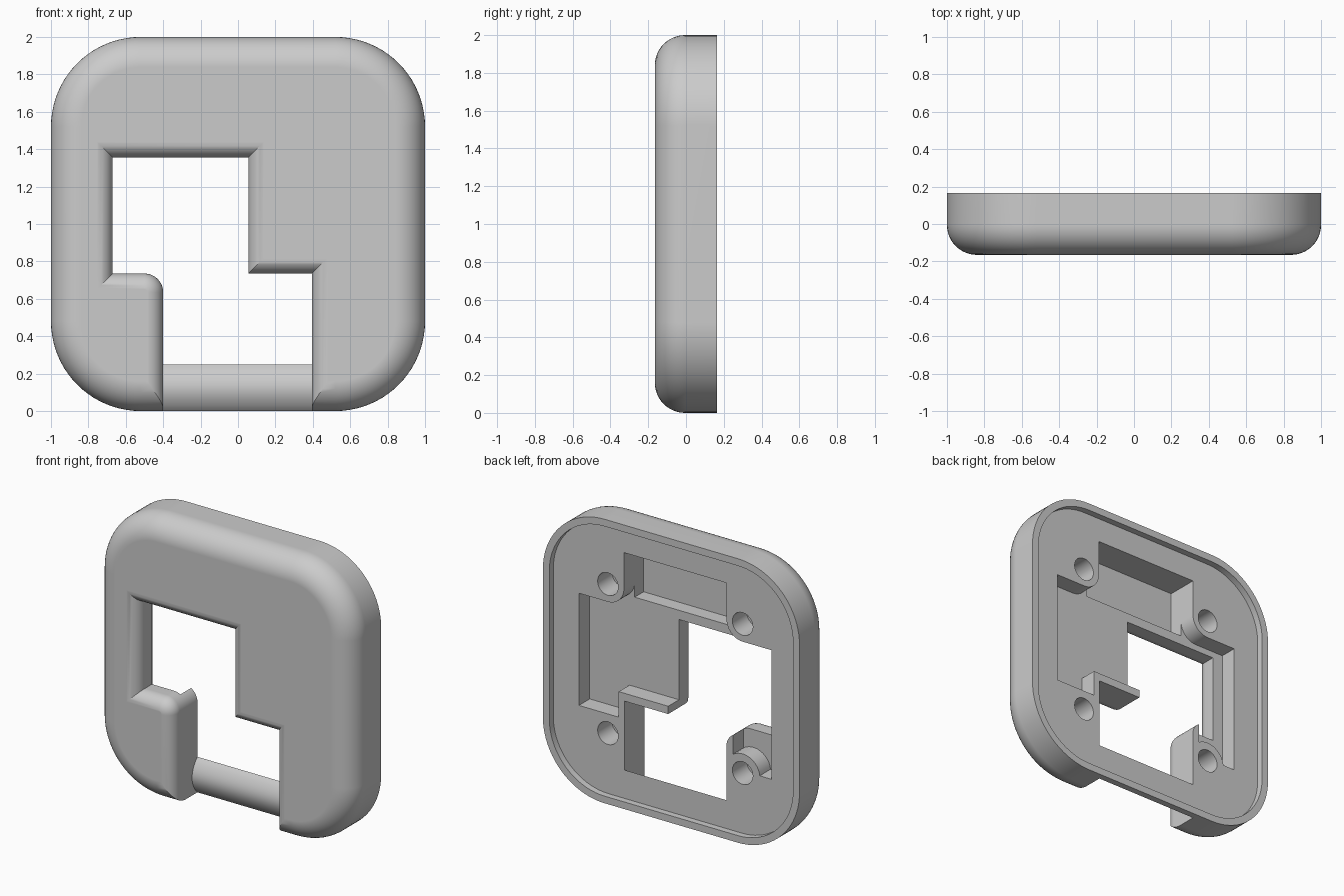
import bpy, bmesh
from math import sin, cos, pi, radians, sqrt
from mathutils import Vector

if "Cube" in bpy.data.objects:
    bpy.data.objects.remove(bpy.data.objects["Cube"], do_unlink=True)

BACK, FRONT = 0.165, -0.165
FLOOR = 0.12           # recessed back face
EDGE_R = 0.16          # outer front rounding
OPEN_R = 0.09          # rounding around the opening
HOLE = 0.525           # screw hole offset from the centre
BOSS_R = 0.125

grey = bpy.data.materials.new("light_grey")
grey.use_nodes = True
grey.diffuse_color = (0.6, 0.6, 0.6, 1)
grey.node_tree.nodes["Principled BSDF"].inputs["Base Color"].default_value = (0.6, 0.6, 0.6, 1)


def arc(cx, cz, r, a0, a1, n=12):
    """Points on an arc, angles in degrees."""
    angles = [radians(a0 + (a1 - a0) * i / n) for i in range(n + 1)]
    return [(cx + r * cos(a), cz + r * sin(a)) for a in angles]


def rounded_square(half, r):
    c = half - r
    return (arc(c, 1 + c, r, 0, 90, 20) + arc(-c, 1 + c, r, 90, 180, 20)
            + arc(-c, 1 - c, r, 180, 270, 20) + arc(c, 1 - c, r, 270, 360, 20))


def grow(points, d):
    """Mitred outward offset of a counter-clockwise polygon."""
    result = []
    for i, p in enumerate(points):
        p = Vector(p)
        a = (p - Vector(points[i - 1])).normalized()
        b = (Vector(points[(i + 1) % len(points)]) - p).normalized()
        na, nb = Vector((a.y, -a.x)), Vector((b.y, -b.x))
        result.append(tuple(p + (na + nb) * (d / (1 + na.dot(nb)))))
    return result


def loft(name, sections, along="y"):
    """Closed solid through rings, given as (position, outline) pairs."""
    bm = bmesh.new()
    rings = []
    for pos, outline in sections:
        rings.append([bm.verts.new((u, pos, v) if along == "y" else (pos, u, v))
                      for u, v in outline])
    n = len(rings[0])
    for lower, upper in zip(rings, rings[1:]):
        for i in range(n):
            j = (i + 1) % n
            bm.faces.new((lower[i], lower[j], upper[j], upper[i]))
    bm.faces.new(rings[0])
    bm.faces.new(rings[-1])
    bmesh.ops.recalc_face_normals(bm, faces=bm.faces)
    mesh = bpy.data.meshes.new(name)
    bm.to_mesh(mesh)
    bm.free()
    mesh.materials.append(grey)
    obj = bpy.data.objects.new(name, mesh)
    bpy.context.collection.objects.link(obj)
    return obj


def activate(obj):
    bpy.ops.object.select_all(action="DESELECT")
    obj.select_set(True)
    bpy.context.view_layer.objects.active = obj


def cut(target, cutter):
    cutter.hide_render = True
    mod = target.modifiers.new("cut", "BOOLEAN")
    mod.operation, mod.solver, mod.object = "DIFFERENCE", "EXACT", cutter
    activate(target)
    bpy.ops.object.modifier_apply(modifier=mod.name)
    bpy.data.objects.remove(cutter, do_unlink=True)


# Cover body: rounded square with a rounded front edge
sections = [(BACK, rounded_square(1, 0.48))]
for i in range(13):
    a = pi / 2 * i / 12
    inset = EDGE_R * (1 - cos(a))
    sections.append((FRONT + EDGE_R * (1 - sin(a)), rounded_square(1 - inset, 0.48 - inset)))
cover = loft("cover", sections)

# Shallow recess that leaves a rim at the back
rim = rounded_square(0.95, 0.43)
cut(cover, loft("recess_cutter", [(FLOOR, rim), (0.3, rim)]))

# Stepped opening, flared towards the front
opening = ([(-0.67, 1.355), (-0.67, 0.735)] + arc(-0.5, 0.635, 0.1, 90, 0, 10)
           + [(-0.4, -0.3), (0.395, -0.3), (0.395, 0.735), (0.055, 0.735), (0.055, 1.355)])
sections = [(0.3, opening)]
for i in range(11):
    a = pi / 2 * i / 10
    sections.append((FRONT - 0.0005 + OPEN_R * (1 - sin(a)), grow(opening, OPEN_R * (1 - cos(a)))))
sections.append((FRONT - 0.1, grow(opening, OPEN_R)))
opening_cutter = loft("opening_cutter", sections)

# Rounded bar kept at the bottom of the opening
bulge = [(FLOOR - 0.06 * sqrt(sin(pi * t / 16)) ** 1.6, 0.25 * (1 - t / 16)) for t in range(17)]
bar = [(0.6, 0.25)] + bulge + [(FLOOR + 0.03, -0.06), (FLOOR + 0.03, -0.5), (0.6, -0.5)]
cut(opening_cutter, loft("bar_keeper", [(-0.8, bar), (0.8, bar)], along="x"))
cut(cover, opening_cutter)

# Back pocket, running around the screw bosses and thin ridges
hi, lo = 1 + HOLE, 1 - HOLE
pocket = ([(0.75, 0.61), (0.75, hi - BOSS_R)]
          + arc(HOLE, hi, BOSS_R, 270, 180)
          + [(HOLE - BOSS_R, 1.78), (BOSS_R - HOLE, 1.78)]
          + arc(-HOLE, hi, BOSS_R, 0, -90)
          + [(-0.75, hi - BOSS_R), (-0.75, 0.49)]
          + arc(-HOLE, lo, BOSS_R + 0.01, 173, 56)
          + [(-0.45, 0.9), (0, 0.9), (0, 0.79), (0.44, 0.79), (0.44, 0.61)])
cut(cover, loft("pocket_cutter", [(0, pocket), (0.3, pocket)]))

# Deeper pocket at the top
w = HOLE - BOSS_R
deep = [(-w, 1.42), (w, 1.42), (w, 1.78), (-w, 1.78)]
cut(cover, loft("deep_pocket_cutter", [(-0.1, deep), (0.05, deep)]))

# Four blind screw holes
for x in (-HOLE, HOLE):
    for z in (lo, hi):
        circle = arc(x, z, 0.08, 0, 345, 23)
        cut(cover, loft("hole_cutter", [(-0.04, circle), (0.3, circle)]))

# Smooth shading with crisp edges
activate(cover)
bpy.ops.object.shade_smooth_by_angle(angle=radians(30))
weighted = cover.modifiers.new("weighted_normals", "WEIGHTED_NORMAL")
weighted.keep_sharp = True
